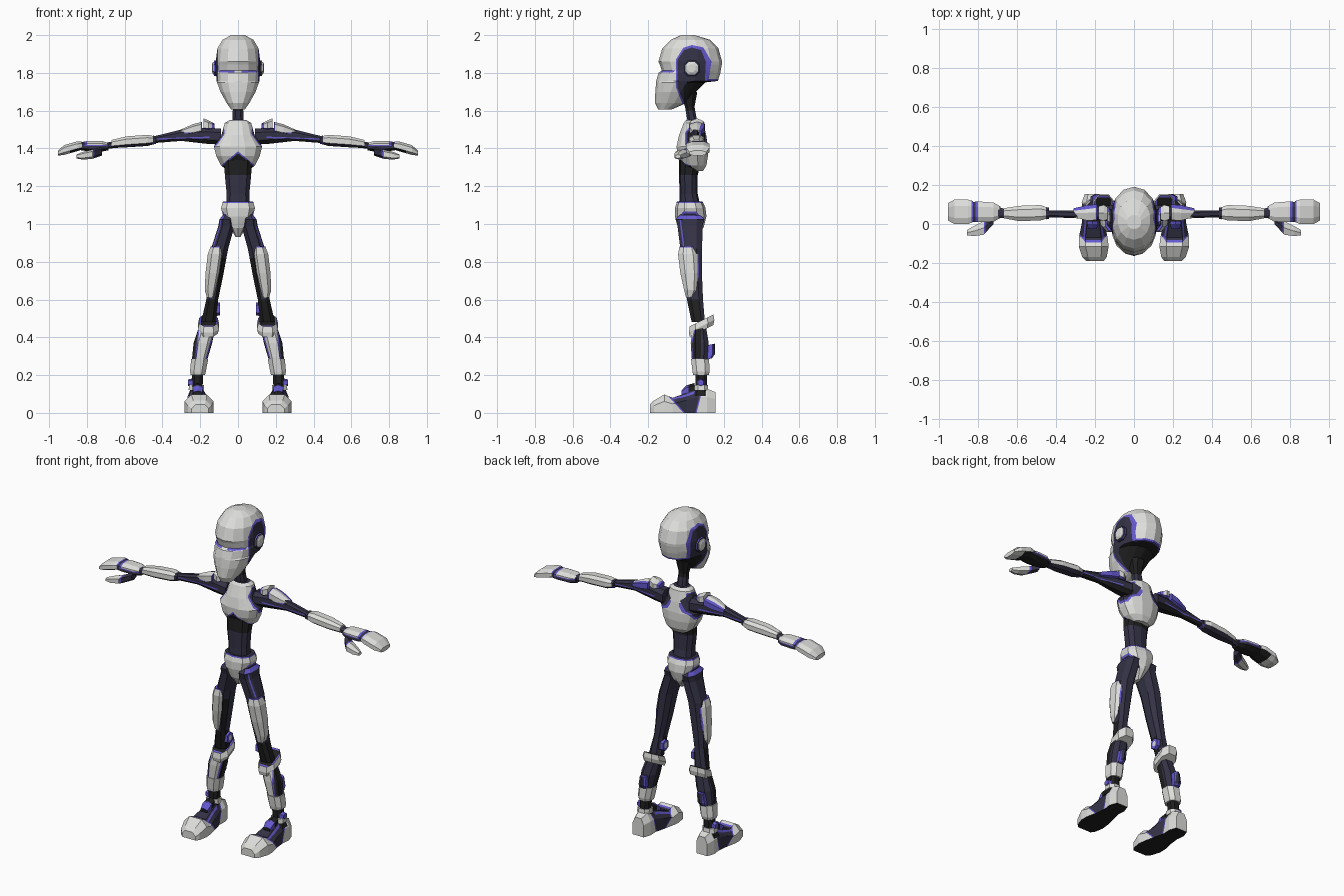
import bpy, bmesh, math
from mathutils import Vector

COLORS = [("white_shell", (0.72, 0.72, 0.70)), ("navy_body", (0.034, 0.032, 0.060)),
          ("black_rubber", (0.014, 0.014, 0.014)), ("blue_trim", (0.13, 0.10, 0.63))]
MATS = []
for label, rgb in COLORS:
    m = bpy.data.materials.new(label)
    m.diffuse_color = (*rgb, 1)
    MATS.append(m)
WHITE, NAVY, BLACK, BLUE = range(4)
X, Y, Z = range(3)


def paint(bm, mat, axes, poly, test=None):
    """Cut a convex outline into the mesh and colour the faces inside it."""
    pts = [Vector(p) for p in poly]
    mid = sum(pts, Vector((0, 0))) / len(pts)
    planes = []
    for a, b in zip(pts, pts[1:] + pts[:1]):
        n = Vector((b.y - a.y, a.x - b.x)).normalized()
        if n.dot(mid - a) > 0:
            n = -n
        co, no = Vector((0, 0, 0)), Vector((0, 0, 0))
        co[axes[0]], co[axes[1]] = a
        no[axes[0]], no[axes[1]] = n
        planes.append((co, no))
        bmesh.ops.bisect_plane(bm, geom=bm.verts[:] + bm.edges[:] + bm.faces[:],
                               dist=1e-5, plane_co=co, plane_no=no)
    bm.normal_update()
    for f in bm.faces:
        c = f.calc_center_median()
        if all(no.dot(c - co) < 1e-5 for co, no in planes) and (not test or test(c, f.normal)):
            f.material_index = mat


def loft(name, axis, rings, mat=WHITE, n=8, power=0.8, paints=(), pair=False, shear=None):
    """Skin rings (position, a0, a1, b0, b1) along an axis, kept above the ground."""
    u, v = [(Y, Z), (X, Z), (X, Y)][axis]
    top = math.cos(math.pi / n) ** power
    for side in ((1, -1) if pair else (1,)):
        bm = bmesh.new()
        loops = []
        for pos, a0, a1, b0, b1 in rings:
            loop = []
            for i in range(n):
                t = 2 * math.pi * (i + 0.5) / n
                c, s = math.cos(t), math.sin(t)
                co = [0, 0, 0]
                co[axis] = pos
                co[u] = (a0 + a1) / 2 + (a1 - a0) / 2 * math.copysign(abs(c) ** power, c) / top
                co[v] = (b0 + b1) / 2 + (b1 - b0) / 2 * math.copysign(abs(s) ** power, s) / top
                co[Z] = max(co[Z], 0)
                loop.append(bm.verts.new(co))
            loops.append(loop)
        for p, q in zip(loops, loops[1:]):
            for i in range(n):
                j = (i + 1) % n
                bm.faces.new((p[i], p[j], q[j], q[i]))
        bm.faces.new(loops[0])
        bm.faces.new(loops[-1])
        bmesh.ops.recalc_face_normals(bm, faces=bm.faces[:])
        for f in bm.faces:
            f.material_index = mat
        for args in paints:
            paint(bm, *args)
        for w in bm.verts:
            if shear:
                w.co.z += shear[0] * (w.co.y - shear[1])
            w.co.x *= side
        if side < 0:
            bmesh.ops.reverse_faces(bm, faces=bm.faces[:])
        full = (("left_" if side > 0 else "right_") if pair else "") + name
        me = bpy.data.meshes.new(full)
        bm.to_mesh(me)
        bm.free()
        for m in MATS:
            me.materials.append(m)
        bpy.context.collection.objects.link(bpy.data.objects.new(full, me))


def rect(a0, a1, b0, b1):
    return [(a0, b0), (a1, b0), (a1, b1), (a0, b1)]


def oval(a, b, ra, rb, n=8):
    return [(a + ra * math.cos(2 * math.pi * (i + .5) / n),
             b + rb * math.sin(2 * math.pi * (i + .5) / n)) for i in range(n)]


front = lambda c, n: c.y < 0.03
below = lambda c, n: n.z < -0.25
upward = lambda c, n: n.z > 0.1

# Head: shell with blue-rimmed dark side panels, black underside and eye slits
side_panel = [(-.045, 1.87), (-.01, 1.92), (.03, 1.935), (.08, 1.92), (.105, 1.86),
              (.10, 1.755), (.05, 1.62), (.0, 1.62), (-.045, 1.72)]
side_rim = [(-.052, 1.873), (-.015, 1.932), (.03, 1.948), (.092, 1.935), (.135, 1.86),
            (.115, 1.74), (.05, 1.60), (-.005, 1.60), (-.052, 1.72)]
flank = lambda c, n: abs(c.x) > 0.03
loft("head", Z, [
    (1.605, -.035, .035, -.145, -.08), (1.64, -.06, .06, -.162, .0), (1.70, -.093, .093, -.16, .05),
    (1.75, -.111, .111, -.155, .10), (1.757, -.113, .113, -.154, .165), (1.80, -.117, .117, -.142, .178),
    (1.812, -.117, .117, -.125, .18), (1.845, -.118, .118, -.135, .186), (1.86, -.118, .118, -.142, .187),
    (1.93, -.109, .109, -.122, .168), (1.975, -.082, .082, -.078, .125), (2.0, -.036, .036, -.025, .045)],
    n=14, power=.95, paints=[
        (BLUE, (Y, Z), side_rim, flank), (NAVY, (Y, Z), side_panel, flank),
        (BLUE, (Y, Z), [(.09, 1.60), (.09, 1.768), (.2, 1.768), (.2, 1.60)], lambda c, n: c.y > .11),
        (BLACK, (Y, Z), [(-.01, 1.60), (-.01, 1.756), (.2, 1.756), (.2, 1.60)],
         lambda c, n: n.z < -.35 or c.y > .06),
        (BLUE, (X, Z), rect(.018, .1, 1.803, 1.812), front),
        (BLUE, (X, Z), rect(-.1, -.018, 1.803, 1.812), front)])
loft("ear_ring", X, [(.09, -.015, .075, 1.78, 1.87), (.128, -.01, .07, 1.785, 1.865)], NAVY, pair=True,
     paints=[(BLUE, (X, Z), rect(.122, .13, 1.7, 1.9), lambda c, n: n.x < .9)])
loft("ear_cap", X, [(.12, -.003, .063, 1.792, 1.858), (.132, -.003, .063, 1.792, 1.858),
                    (.138, .01, .05, 1.805, 1.845)], pair=True)
loft("neck", Z, [(1.50, -.04, .04, .0, .08), (1.55, -.03, .03, .007, .058), (1.62, -.027, .027, -.005, .045),
                 (1.70, -.045, .045, -.03, .06)], NAVY,
     paints=[(BLACK, (X, Z), rect(-.1, .1, 1.6, 1.72))])

# Torso
armpit = lambda c, n: abs(c.x) > 0.045
loft("chest", Z, [
    (1.28, -.05, .05, .02, .09), (1.31, -.09, .09, -.02, .108), (1.36, -.115, .115, -.045, .116),
    (1.41, -.128, .128, -.05, .116), (1.47, -.088, .088, -.037, .107), (1.535, -.07, .07, -.012, .092),
    (1.55, -.045, .045, .0, .075)], n=12, power=.9, paints=[
        (BLUE, (Y, Z), oval(.052, 1.452, .063, .08), armpit),
        (NAVY, (Y, Z), oval(.052, 1.456, .054, .07), armpit),
        (BLUE, (X, Z), [(0, 1.385), (-.125, 1.28), (.125, 1.28)], front),
        (BLACK, (X, Z), [(0, 1.375), (-.112, 1.28), (.112, 1.28)], front),
        (NAVY, (X, Z), rect(-.1, .1, 1.548, 1.56))])
loft("abdomen", Z, [(1.09, -.062, .062, -.035, .075), (1.16, -.06, .06, -.032, .06),
                    (1.25, -.069, .069, -.035, .058), (1.34, -.075, .075, -.035, .08)], NAVY, n=10,
     paints=[(BLACK, (X, Z), rect(-.2, .2, 1.26, 1.4))])
hip = lambda c, n: abs(c.x) > 0.03
loft("pelvis", Z, [
    (.93, -.012, .012, -.01, .05), (.98, -.042, .042, -.04, .09), (1.04, -.078, .078, -.055, .105),
    (1.085, -.09, .09, -.055, .10), (1.12, -.08, .08, -.045, .085)], n=10, paints=[
        (BLUE, (Y, Z), oval(.02, .965, .09, .11), hip), (NAVY, (Y, Z), oval(.02, .958, .083, .105), hip),
        (BLUE, (X, Z), rect(-.2, .2, 1.111, 1.13)),
        (NAVY, (X, Z), rect(-.2, .2, 1.119, 1.13))])

# Legs
loft("thigh", Z, [
    (1.06, .03, .07, -.02, .06), (1.025, .025, .098, -.055, .098), (.99, .018, .104, -.045, .088),
    (.87, .052, .142, -.03, .085), (.72, .08, .158, -.012, .085), (.6, .105, .168, .005, .09),
    (.48, .115, .195, .03, .10)], NAVY, pair=True, paints=[
        (BLUE, (X, Z), rect(.06, .2, 1.026, 1.045), lambda c, n: n.x > .2),
        (BLUE, (Y, Z), [(-.034, 1.02), (-.026, 1.02), (-.006, .86), (-.014, .86)], lambda c, n: n.x > .3),
        (BLACK, (X, Z), [(.06, .82), (.09, .82), (.12, .6), (.08, .6)], front),
        (BLACK, (X, Z), rect(0, .3, .4, .6), lambda c, n: c.y < .075)])
loft("thigh_guard", Z, [
    (.88, .08, .145, -.035, .05), (.84, .077, .16, -.042, .065), (.74, .092, .172, -.03, .07),
    (.65, .112, .176, -.01, .06), (.61, .125, .165, .0, .04)], pair=True,
    paints=[(BLUE, (Y, Z), rect(-.1, .2, .875, .9)), (BLUE, (Y, Z), rect(.06, .2, .6, .9))])
loft("knee_knob", X, [(.095, .035, .085, .52, .58), (.13, .03, .09, .515, .585)], BLUE, n=6, pair=True,
     paints=[(WHITE, (Y, Z), oval(.06, .55, .015, .018, 6)),
             (NAVY, (X, Z), rect(.112, .14, .4, .6))])
loft("knee_band", Z, [(.43, .108, .205, .02, .145), (.455, .1, .212, .015, .15), (.485, .108, .205, .02, .145)],
     pair=True, shear=(.5, .075), paints=[
         (BLUE, (X, Y), rect(0, .3, 0, .2), lambda c, n: n.z > .9),
         (BLACK, (X, Y), rect(.117, .196, .03, .135), lambda c, n: n.z > .9)])
loft("shin", Z, [(.2, .178, .248, .042, .115), (.29, .16, .243, .03, .115), (.37, .137, .235, .025, .12),
                 (.46, .118, .205, .03, .105)], NAVY, pair=True, paints=[
    (BLACK, (Y, Z), rect(.04, .08, .29, .47)),
    (BLUE, (X, Z), [(.115, .47), (.208, .47), (.228, .27), (.17, .27)], lambda c, n: c.y < .06),
    (WHITE, (X, Z), [(.122, .47), (.202, .47), (.221, .27), (.177, .27)], lambda c, n: c.y < .06)])
loft("shin_cuff", Z, [(.2, .175, .25, .038, .12), (.22, .17, .254, .034, .125), (.285, .158, .248, .027, .122)],
     pair=True)
loft("calf_fin", Z, [(.285, .182, .222, .10, .135), (.305, .177, .222, .10, .15), (.36, .172, .213, .10, .15)],
     BLUE, n=6, pair=True, shear=(.2, .12),
     paints=[(NAVY, (X, Z), rect(.183, .212, .293, .357), lambda c, n: n.y > .5)])
loft("ankle", Z, [(.09, .175, .265, .03, .125), (.14, .187, .247, .05, .112), (.21, .185, .243, .05, .11)],
     BLACK, pair=True)
loft("ankle_strap", Z, [(.12, .18, .262, .045, .118), (.148, .18, .258, .045, .115)], pair=True)
loft("ankle_knob", X, [(.24, .058, .098, .14, .18), (.265, .063, .093, .145, .175)], BLUE, n=6, pair=True)

# Feet: white toe and heel caps, blue edges, black sole
loft("foot", Y, [
    (-.19, .155, .245, -.05, .045), (-.17, .14, .265, -.05, .065), (-.115, .13, .283, -.06, .097),
    (-.07, .135, .283, -.06, .08), (.0, .15, .268, -.06, .105), (.06, .165, .262, -.06, .125),
    (.11, .162, .268, -.06, .128), (.155, .178, .252, -.05, .11)],
    NAVY, pair=True, power=.7, paints=[
        (BLUE, (X, Y), [(.253, -.09), (.261, -.09), (.25, .05), (.242, .05)], upward),
        (BLUE, (X, Y), [(.15, -.09), (.158, -.09), (.182, .05), (.174, .05)], upward),
        (BLUE, (Y, Z), [(-.3, -.05), (.04, -.05), (-.115, .12), (-.3, .12)]),
        (WHITE, (Y, Z), [(-.3, -.05), (.032, -.05), (-.123, .12), (-.3, .12)]),
        (BLUE, (Y, Z), [(.047, -.01), (.087, .15), (.3, .15), (.3, -.01)]),
        (WHITE, (Y, Z), [(.054, -.01), (.094, .15), (.3, .15), (.3, -.01)]),
        (BLACK, (X, Y), rect(0, .4, -.3, .3), lambda c, n: n.z < -.8)])
loft("foot_tongue", Y, [(-.025, .19, .235, .09, .115), (.0, .185, .24, .09, .142), (.045, .19, .24, .1, .155)],
     BLACK, pair=True, n=6, paints=[(BLUE, (Y, Z), rect(-.03, .012, .0, .2), lambda c, n: n.y > -.8)])

# Arms
loft("upper_arm", X, [(.09, .01, .10, 1.42, 1.505), (.17, .018, .09, 1.425, 1.51), (.3, .03, .07, 1.44, 1.5),
                      (.45, .035, .07, 1.428, 1.463)], NAVY, pair=True, paints=[
    (BLACK, (X, Y), rect(0, .6, -.1, .2), below),
    (BLUE, (X, Z), [(.15, 1.455), (.43, 1.447), (.43, 1.453), (.15, 1.463)], lambda c, n: abs(n.y) > .3)])
loft("shoulder_pad", X, [(.125, .03, .08, 1.505, 1.53), (.155, .015, .098, 1.495, 1.545),
                         (.183, .025, .09, 1.50, 1.556)], pair=True, n=6,
     paints=[(BLUE, (X, Z), rect(.1, .138, 1.4, 1.6)), (BLUE, (X, Z), rect(.1, .2, 1.4, 1.507))])
loft("shoulder_fin", X, [(.19, .02, .1, 1.485, 1.538), (.24, .018, .097, 1.475, 1.525),
                         (.31, .035, .08, 1.468, 1.495)], pair=True, n=6, paints=[
    (BLUE, (X, Z), rect(.1, .196, 1.4, 1.6)), (BLUE, (X, Z), rect(0, .4, 1.4, 1.485)),
    (BLUE, (X, Y), [(.15, .088), (.31, .068), (.35, .15), (.15, .15)])])
loft("elbow", X, [(.435, .026, .083, 1.424, 1.466), (.45, .024, .086, 1.422, 1.468)], NAVY, pair=True,
     paints=[(BLUE, (X, Z), rect(.3, .6, 1.3, 1.435))])
loft("forearm", X, [(.445, .028, .085, 1.422, 1.465), (.48, .018, .097, 1.413, 1.472),
                    (.59, .015, .093, 1.406, 1.464), (.67, .03, .08, 1.402, 1.445)], pair=True, paints=[
    (BLUE, (X, Z), [(.4, 1.42), (.7, 1.404), (.7, 1.412), (.4, 1.429)], lambda c, n: abs(n.y) > .3),
    (NAVY, (X, Y), rect(.4, .7, -.1, .2), below)])
loft("wrist", X, [(.65, .033, .078, 1.403, 1.437), (.71, .03, .085, 1.395, 1.43)], NAVY, pair=True)
loft("hand", X, [(.685, .03, .09, 1.39, 1.428), (.72, .012, .11, 1.384, 1.44), (.79, .01, .115, 1.384, 1.44),
                 (.84, .012, .113, 1.392, 1.432)], NAVY, pair=True, paints=[
    (BLUE, (X, Z), rect(.69, .812, 1.412, 1.5)),
    (WHITE, (X, Z), rect(.69, .80, 1.418, 1.5)),
    (BLACK, (X, Y), rect(.6, .9, -.1, .2), below)])
loft("fingers", X, [(.825, .01, .118, 1.395, 1.435), (.85, .0, .125, 1.386, 1.438), (.92, .0, .125, 1.366, 1.418),
                    (.954, .018, .107, 1.362, 1.388)], pair=True, paints=[
    (BLACK, (X, Y), rect(.7, .89, -.1, .2), below), (BLUE, (X, Z), rect(.7, .832, 1.3, 1.5), upward)])
loft("thumb", X, [(.72, .0, .045, 1.365, 1.405), (.77, -.055, .015, 1.348, 1.392), (.82, -.062, -.01, 1.343, 1.38),
                  (.855, -.058, -.03, 1.348, 1.367)], pair=True, n=6, paints=[
    (BLUE, (X, Z), rect(.6, .768, 1.3, 1.5)), (NAVY, (X, Z), rect(.6, .76, 1.3, 1.5))])
